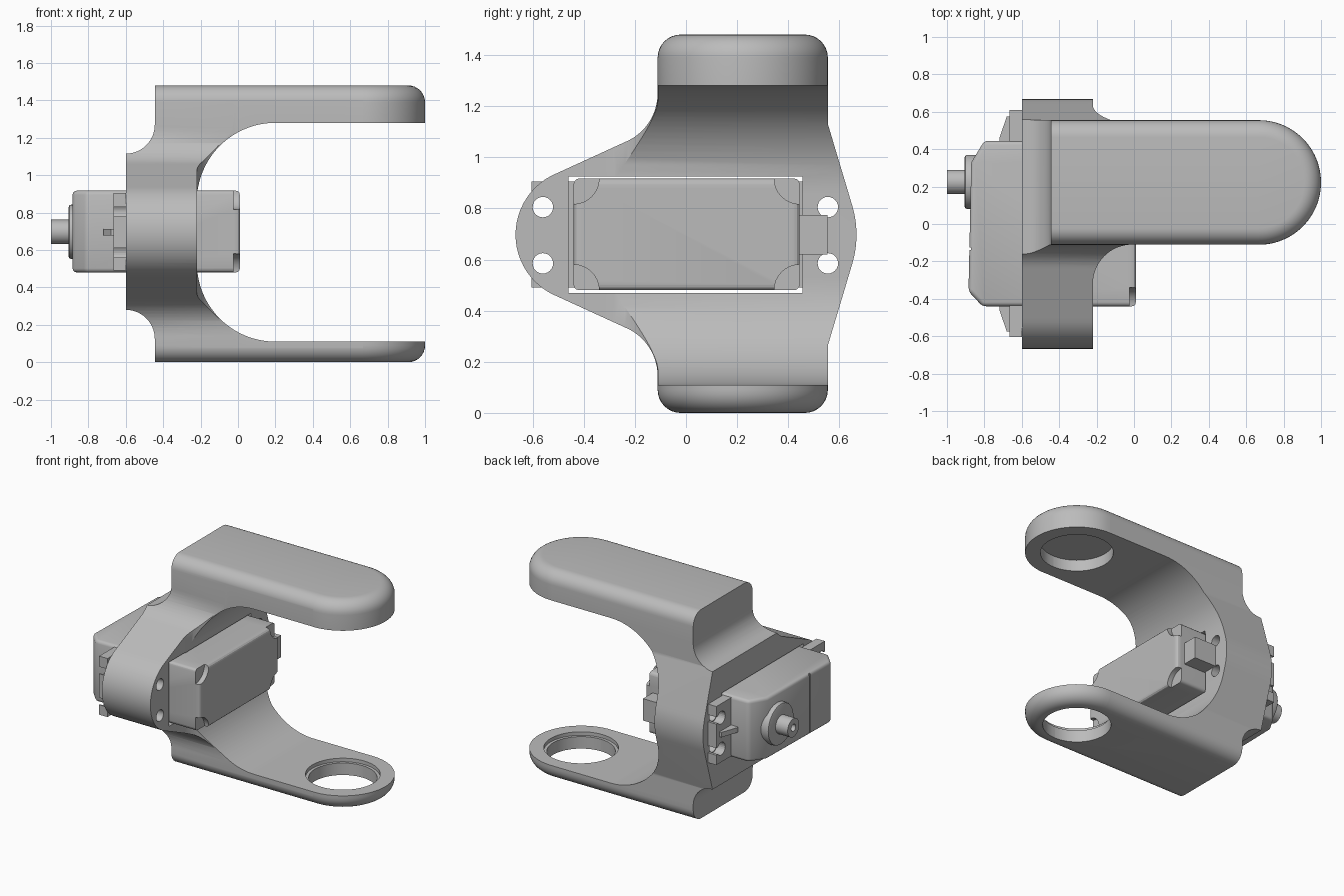
import bpy, bmesh
from math import sin, cos, radians, pi
from mathutils import Matrix

if "Cube" in bpy.data.objects:
    bpy.data.objects.remove(bpy.data.objects["Cube"])

grey = bpy.data.materials.new("light_grey")
grey.use_nodes = True
grey.diffuse_color = (0.5, 0.5, 0.5, 1)
grey.node_tree.nodes["Principled BSDF"].inputs["Base Color"].default_value = (0.5, 0.5, 0.5, 1)

MID = 0.697          # height of the motor axis
TIP_X, TIP_Y, TIP_R = 0.667, 0.222, 0.333
SHAFT_Y = 0.225


def finish(name, bm):
    bmesh.ops.recalc_face_normals(bm, faces=bm.faces)
    mesh = bpy.data.meshes.new(name)
    bm.to_mesh(mesh)
    bm.free()
    mesh.materials.append(grey)
    ob = bpy.data.objects.new(name, mesh)
    bpy.context.collection.objects.link(ob)
    return ob


def arc(cx, cy, r, a0, a1, n=16):
    steps = [radians(a0 + (a1 - a0) * i / n) for i in range(n + 1)]
    return [(cx + r * cos(a), cy + r * sin(a)) for a in steps]


def circle(cx, cy, r, n=48):
    return arc(cx, cy, r, 0, 360, n)[:-1]


def rect(u0, u1, v0, v1):
    return [(u0, v0), (u1, v0), (u1, v1), (u0, v1)]


def prism(name, points, axis, lo, hi):
    """Extrude a flat outline along one axis."""
    place = {"x": lambda p, q, t: (t, p, q),
             "y": lambda p, q, t: (p, t, q),
             "z": lambda p, q, t: (p, q, t)}[axis]
    bm = bmesh.new()
    a = [bm.verts.new(place(p, q, lo)) for p, q in points]
    b = [bm.verts.new(place(p, q, hi)) for p, q in points]
    bm.faces.new(a)
    bm.faces.new(b[::-1])
    for i in range(len(a)):
        j = (i + 1) % len(a)
        bm.faces.new((a[i], b[i], b[j], a[j]))
    return finish(name, bm)


def bake(ob):
    graph = bpy.context.evaluated_depsgraph_get()
    ob.data = bpy.data.meshes.new_from_object(ob.evaluated_get(graph))
    ob.modifiers.clear()


def combine(ob, cutter, mode="DIFFERENCE"):
    mod = ob.modifiers.new("cut", "BOOLEAN")
    mod.operation, mod.solver, mod.object = mode, "EXACT", cutter
    bake(ob)
    bpy.data.objects.remove(cutter)


def bevel(ob, width, segments=3):
    mod = ob.modifiers.new("round", "BEVEL")
    mod.width, mod.segments = width, segments
    mod.limit_method, mod.angle_limit = "ANGLE", radians(40)
    bake(ob)


# Bracket: clamp profile seen from the front
clamp = ([(-0.445, 1.48)] + arc(-0.6, 1.27, 0.155, 0, -90) + arc(-0.6, 0.125, 0.155, 90, 0)
         + [(-0.445, 0), (TIP_X, 0), (TIP_X, 0.11)]
         + arc(0.2, 0.53, 0.42, 270, 180, 24) + arc(0.2, 0.86, 0.42, 180, 90, 24)
         + [(TIP_X, 1.28), (TIP_X, 1.48)])
bracket = prism("bracket", clamp, "y", -0.7, 0.7)

# Bracket: flared outline seen from the end
upper_right = [(0.555, 1.13)] + arc(0.465, 1.39, 0.09, 0, 90, 8)
upper_left = (arc(-0.021, 1.39, 0.09, 90, 180, 8) + arc(-0.317, 1.25, 0.206, 0, -68.4, 12))
top_half = upper_right + upper_left


def below(points, drop):
    return [(y, 2 * MID - z if z < 1.3 else 1.48 - z) for y, z in reversed(points)]


flare = (arc(0.267, MID, 0.4, -16.5, 16.5, 10) + top_half
         + arc(-0.407, MID, 0.26, 111.6, 248.4, 24) + below(top_half, 0))
combine(bracket, prism("flare", flare, "x", -0.8, 0.8), "INTERSECT")

# Bracket: flange outline seen from above, filleted into the arms
plan = ([(-0.8, -0.8), (-0.22, -0.8)] + arc(-0.01, -0.32, 0.21, 180, 90)
        + [(0.8, -0.11), (0.8, 0.556)] + arc(-0.1, 0.676, 0.12, 270, 180)
        + [(-0.22, 0.8), (-0.8, 0.8)])
combine(bracket, prism("plan", plan, "z", -0.1, 1.6), "INTERSECT")

# Motor pocket and screw holes
combine(bracket, prism("pocket", rect(-0.46, 0.455, 0.47, 0.925), "x", -0.8, 0.1))
SCREWS = [(y, z) for y in (-0.56, 0.555) for z in (0.585, 0.805)]
for y, z in SCREWS:
    combine(bracket, prism("screw_hole", circle(y, z, 0.04, 24), "x", -0.8, 0.1))


def arm_tip(name, lo, hi, round_z):
    """Half disc with one rounded rim."""
    bm = bmesh.new()
    bmesh.ops.create_cone(bm, cap_ends=True, segments=96, radius1=TIP_R, radius2=TIP_R,
                          depth=hi - lo,
                          matrix=Matrix.Translation((TIP_X, TIP_Y, (lo + hi) / 2)))
    rim = [e for e in bm.edges if all(abs(v.co.z - round_z) < 1e-4 for v in e.verts)]
    bmesh.ops.bevel(bm, geom=rim, offset=0.09, segments=8, profile=0.5, affect="EDGES")
    bmesh.ops.bisect_plane(bm, geom=bm.verts[:] + bm.edges[:] + bm.faces[:],
                           plane_co=(TIP_X, 0, 0), plane_no=(1, 0, 0), clear_inner=True)
    bmesh.ops.holes_fill(bm, edges=[e for e in bm.edges if e.is_boundary], sides=0)
    return finish(name, bm)


upper_tip = arm_tip("upper_arm_tip", 1.28, 1.48, 1.48)
lower_tip = arm_tip("lower_arm_tip", 0, 0.11, 0)

# Blind recess above, stepped through hole below
for ob, bores in ((upper_tip, [(0.235, 1.2, 1.36)]),
                  (lower_tip, [(0.22, -0.1, 0.2), (0.24, 0.085, 0.2)]),
                  (bracket, [(0.235, 1.2, 1.36), (0.22, -0.1, 0.2), (0.24, 0.085, 0.2)])):
    for r, lo, hi in bores:
        combine(ob, prism("bore", circle(TIP_X, TIP_Y, r, 64), "z", lo, hi))

# Motor case with a sloped back cover
case_plan = [(0.01, -0.44), (0.01, 0.445), (-0.8, 0.445), (-0.87, 0.33),
             (-0.885, -0.36), (-0.81, -0.44)]
case = prism("motor_case", case_plan, "z", 0.48, 0.917)
bevel(case, 0.022)
for y in (-0.44, 0.445):
    for z in (0.48, 0.917):
        combine(case, prism("corner_notch", circle(y, z, 0.1, 32), "x", -0.025, 0.1))
combine(case, prism("cover_groove", rect(-0.14, -0.125, 0.4, 1), "x", -1, -0.872))

# Mounting ears with open screw slots and a gusset rib
for side, edge, name in ((-1, -0.605, "front"), (1, 0.61, "back")):
    inner = side * 0.42
    ear = prism(name + "_ear", rect(*sorted((inner, edge)), 0.49, 0.905), "x", -0.665, -0.6)
    for y, z in SCREWS:
        if y * side > 0:
            combine(ear, prism("slot_hole", circle(y, z, 0.045, 24), "x", -0.8, -0.5))
            combine(ear, prism("slot", rect(*sorted((y, y + side * 0.1)), z - 0.025, z + 0.025),
                               "x", -0.8, -0.5))
    prism(name + "_ear_rib", [(-0.66, inner), (-0.72, inner), (-0.72, side * 0.46),
                              (-0.68, side * 0.575), (-0.66, side * 0.575)], "z", 0.677, 0.712)

# Cable outlet
prism("cable_outlet", rect(0.43, 0.553, 0.62, 0.775), "x", -0.23, -0.05)

# Output boss and shaft
boss = prism("output_boss", circle(SHAFT_Y, MID, 0.145), "x", -0.905, -0.8)
bevel(boss, 0.012, 2)
shaft = prism("output_shaft", circle(SHAFT_Y, MID, 0.065, 32), "x", -1, -0.85)
combine(shaft, prism("shaft_hole", circle(SHAFT_Y, MID, 0.025, 20), "x", -1.1, -0.93))

# Smooth curved surfaces, keep hard edges
bpy.ops.object.select_all(action="DESELECT")
for ob in (bracket, upper_tip, lower_tip, case, boss, shaft):
    ob.select_set(True)
bpy.context.view_layer.objects.active = bracket
bpy.ops.object.shade_smooth_by_angle(angle=radians(30))
